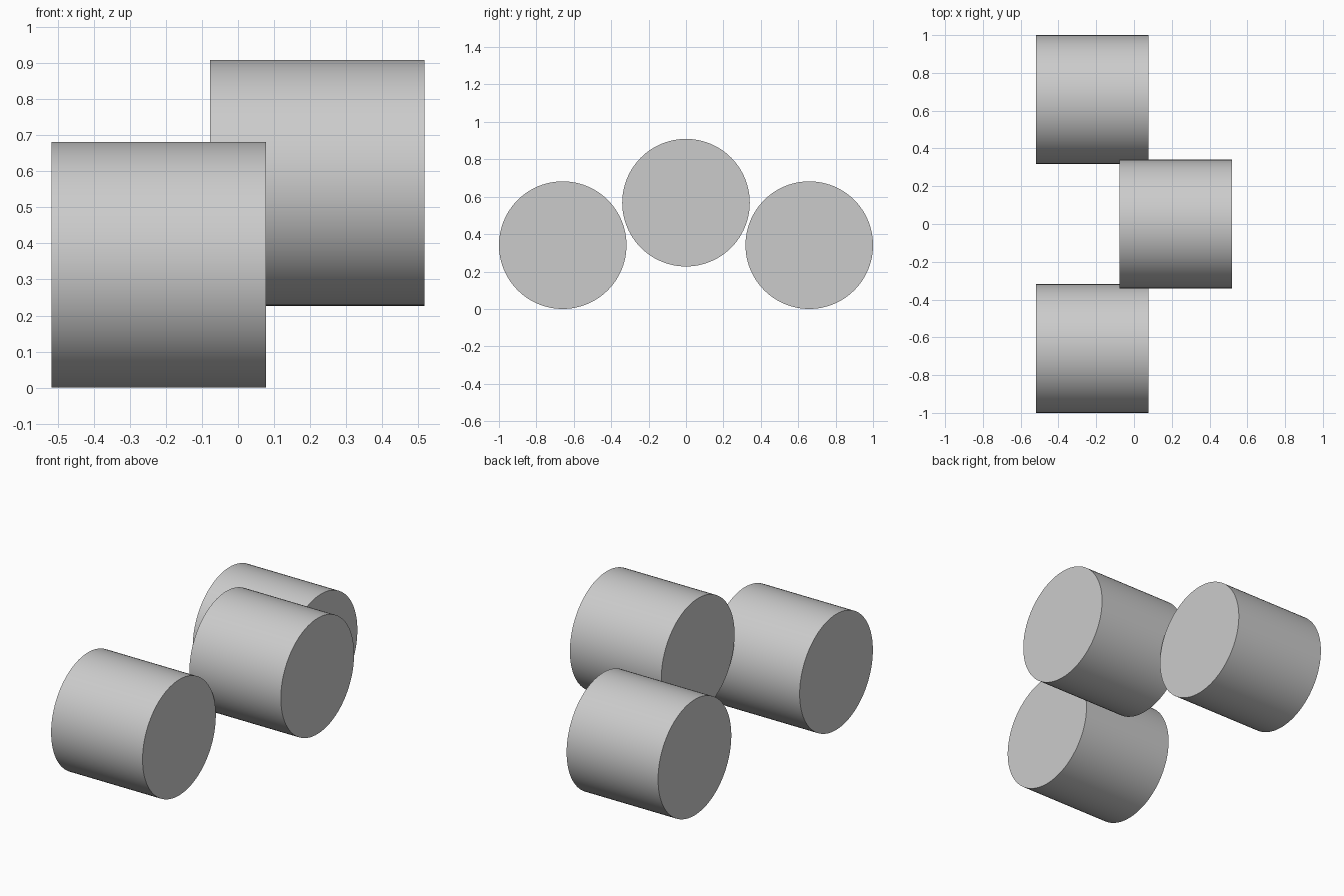
import bpy
import math

cube = bpy.data.objects.get("Cube")
if cube:
    bpy.data.objects.remove(cube, do_unlink=True)

# Single plain grey material
grey = bpy.data.materials.new("plain_grey")
grey.use_nodes = True
colour = (0.6, 0.6, 0.6, 1)
grey.diffuse_color = colour
grey.node_tree.nodes["Principled BSDF"].inputs["Base Color"].default_value = colour

RADIUS = 0.341
LENGTH = 0.596


def roller(name, x, y, z):
    """Smooth capped cylinder lying along x."""
    bpy.ops.mesh.primitive_cylinder_add(
        vertices=96, radius=RADIUS, depth=LENGTH,
        location=(x, y, z), rotation=(0, math.pi / 2, 0))
    obj = bpy.context.object
    obj.name = name
    obj.data.materials.append(grey)
    bpy.ops.object.shade_smooth_by_angle(angle=math.radians(30))


# Two low rollers on the right, one raised roller between them on the left
for name, side in (("front_roller", -1), ("back_roller", 1)):
    roller(name, -0.22, side * 0.659, RADIUS)
roller("raised_middle_roller", 0.22, 0, 0.568)
